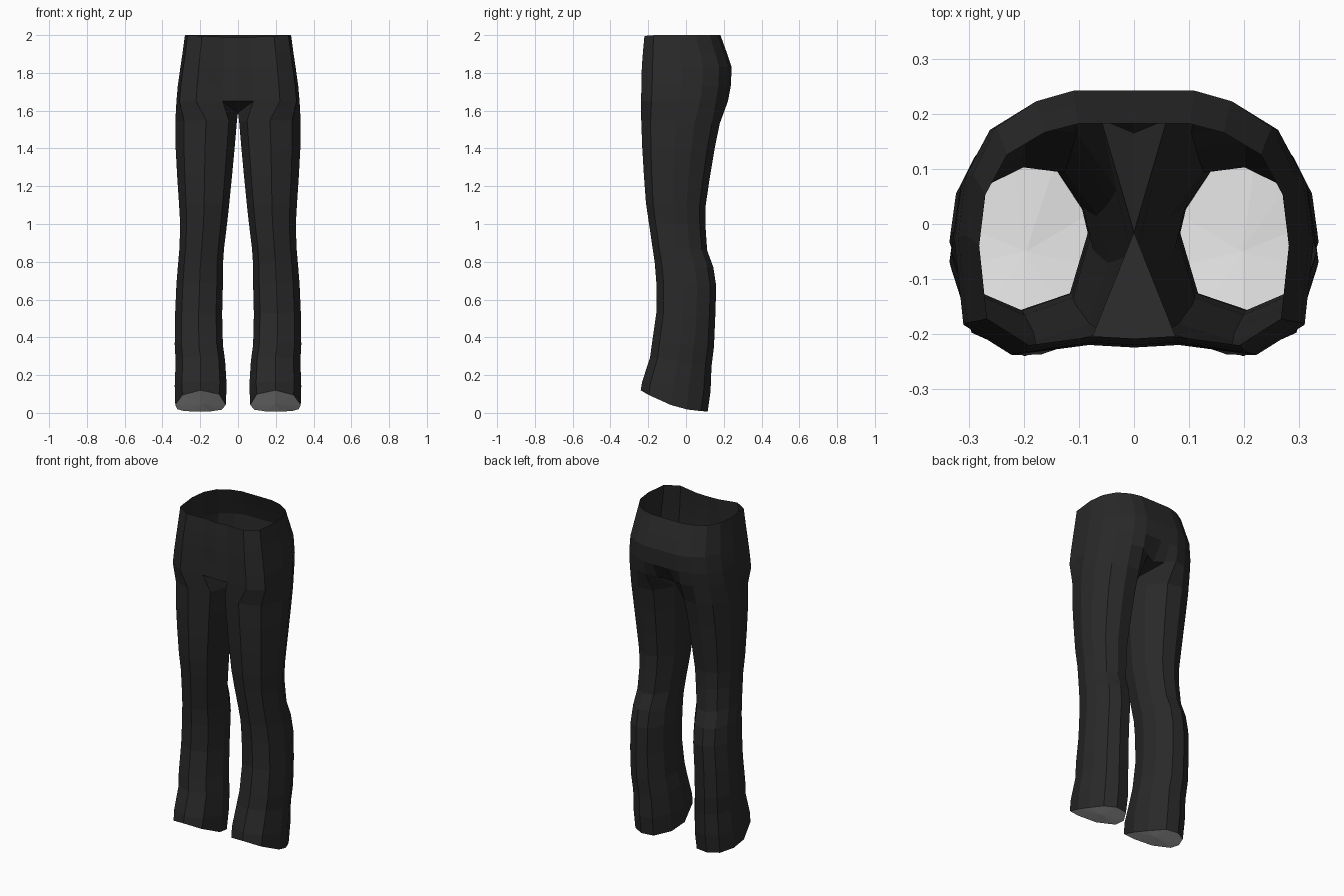
import bpy, bmesh

if "Cube" in bpy.data.objects:
    bpy.data.objects.remove(bpy.data.objects["Cube"])


def material(name, value):
    m = bpy.data.materials.new(name)
    m.diffuse_color = (value, value, value, 1)
    m.use_nodes = True
    m.node_tree.nodes["Principled BSDF"].inputs["Base Color"].default_value = m.diffuse_color
    return m


black = material("black cloth", 0.022)
grey = material("light grey", 0.7)

# Unit cross-sections (across, front-to-back); leg loop starts at the front crease
LEG = [(.5, 0), (.86, .12), (1, .45), (.96, .68), (.82, .9),
       (.58, 1), (.3, .97), (.08, .72), (0, .45), (.13, .1)]
# Half torso from front centre, round the side, to back centre
TORSO = [(0, .03), (.25, .04), (.68, 0), (.95, .12), (1, .45), (.96, .68),
         (.82, .86), (.58, .96), (.36, 1), (.18, 1), (0, 1)]

# height, inner x, outer x, front y, back y
LEG_ROWS = [(.14, .06, .335, -.232, .13), (.27, .068, .33, -.19, .135),
            (.36, .08, .335, -.18, .148), (.52, .084, .333, -.157, .155),
            (.68, .08, .326, -.157, .16), (.78, .08, .318, -.165, .145),
            (.87, .074, .31, -.178, .112), (1.0, .058, .306, -.197, .103),
            (1.1, .047, .312, -.212, .103), (1.25, .032, .322, -.223, .125),
            (1.4, .018, .33, -.232, .15), (1.54, .006, .332, -.237, .178)]
# height, half width, front y, back y
TORSO_ROWS = [(1.65, .326, -.238, .222), (1.73, .319, -.236, .237),
              (1.83, .305, -.234, .242), (1.91, .293, -.228, .215),
              (2.0, .281, -.22, .182)]
HEM = (.065, .332, -.24, .115)


def place(shape, x0, x1, y0, y1, height):
    return [(x0 + (x1 - x0) * u, y0 + (y1 - y0) * v, height(u, v)) for u, v in shape]


def finish(bm, name, mat):
    bmesh.ops.recalc_face_normals(bm, faces=bm.faces)
    me = bpy.data.meshes.new(name)
    bm.to_mesh(me)
    bm.free()
    me.materials.append(mat)
    ob = bpy.data.objects.new(name, me)
    bpy.context.collection.objects.link(ob)
    mod = ob.modifiers.new("mirror", 'MIRROR')
    mod.use_clip = True
    mod.merge_threshold = 0.001


def bridge(bm, a, b, closed):
    n = len(a)
    for i in range(n if closed else n - 1):
        j = (i + 1) % n
        bm.faces.new((a[i], a[j], b[j], b[i]))


# The hem rises towards the front
hem = place(LEG, *HEM, lambda u, v: .008 + .112 * (1 - v) ** 2)

# Trousers: leg tube joined to an open half torso at the crotch
bm = bmesh.new()
rings = [[bm.verts.new(p) for p in hem]]
for z, *box in LEG_ROWS:
    # creases sag slightly to the back low on the leg
    sag = .05 if z < .3 else .02
    rings.append([bm.verts.new(p) for p in
                  place(LEG, *box, lambda u, v: z + sag * (.5 - v))])
torso = []
for z, half, y0, y1 in TORSO_ROWS:
    # the waistband dips a little at the front centre
    dip = .014 if z == 2.0 else 0
    torso.append([bm.verts.new(p) for p in place(
        TORSO, 0, half, y0, y1, lambda u, v: z - dip * (1 - u) * (1 - v))])
low = torso[0]
seam = bm.verts.new((0, -.015, 1.59))
low[-1].co = (0, .165, 1.625)
low[-2].co = (.06, .19, 1.635)
rings.append(low[2:10] + [seam, low[1]])
for a, b in zip(rings, rings[1:]):
    bridge(bm, a, b, True)
bm.faces.new((low[0], low[1], seam))
bm.faces.new((seam, low[9], low[10]))
for a, b in zip(torso, torso[1:]):
    bridge(bm, a, b, False)
finish(bm, "trousers", black)

# Pale fan of faces closing each leg opening
bm = bmesh.new()
rim = [bm.verts.new(p) for p in hem]
hub = bm.verts.new((.196, -.05, .045))
for i in range(len(rim)):
    bm.faces.new((rim[i], rim[(i + 1) % len(rim)], hub))
finish(bm, "leg_opening_caps", grey)
